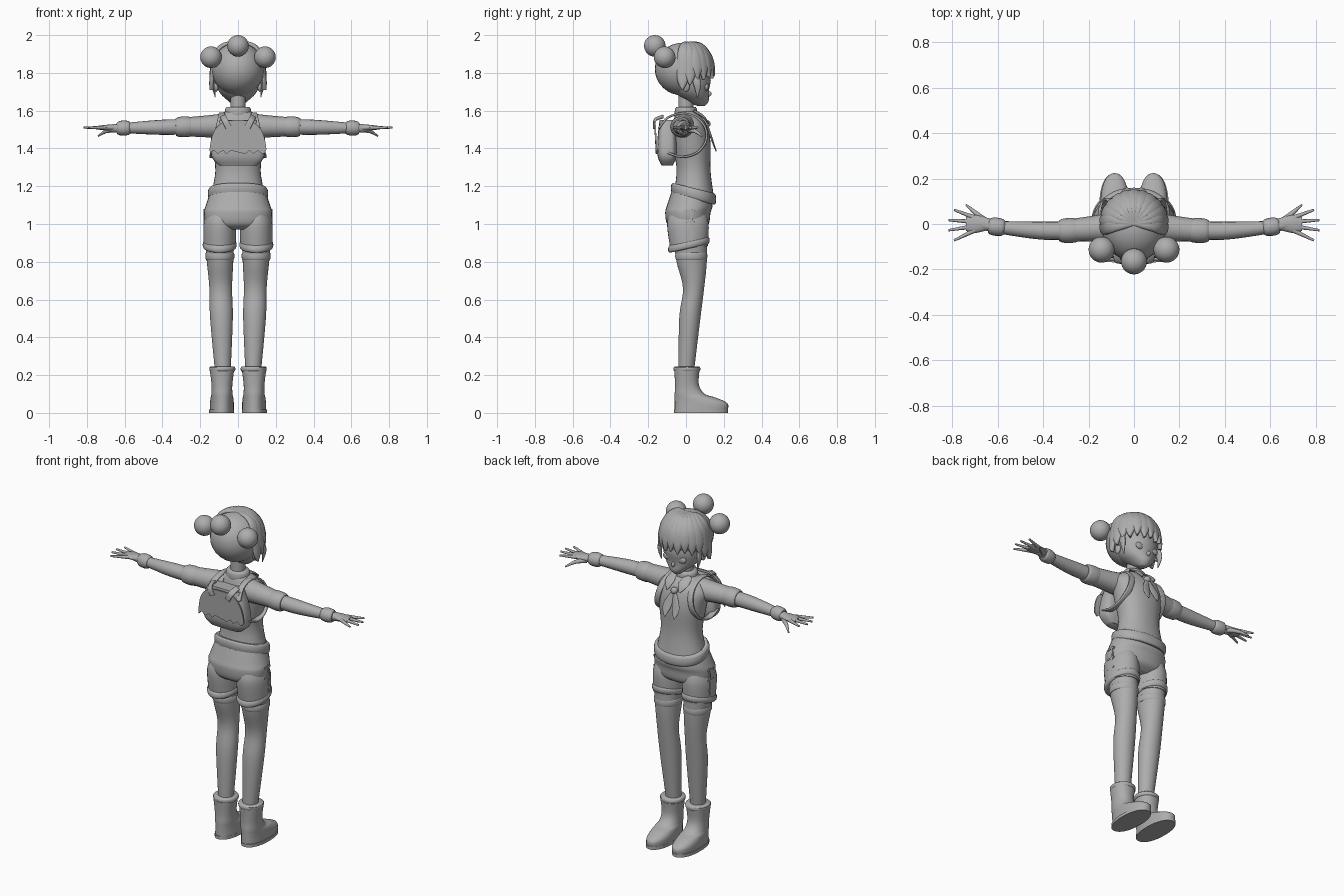
import bpy, bmesh, math
from mathutils import Vector

cube = bpy.data.objects.get("Cube")
if cube:
    bpy.data.objects.remove(cube)

grey = (.42, .42, .42, 1)
material = bpy.data.materials.new("plain grey")
material.use_nodes = True
material.diffuse_color = grey
material.node_tree.nodes["Principled BSDF"].inputs["Base Color"].default_value = grey


def finish(name, bm, angle=50):
    """Turn a bmesh into a smooth shaded object."""
    bmesh.ops.recalc_face_normals(bm, faces=bm.faces)
    mesh = bpy.data.meshes.new(name)
    bm.to_mesh(mesh)
    bm.free()
    mesh.materials.append(material)
    obj = bpy.data.objects.new(name, mesh)
    bpy.context.collection.objects.link(obj)
    bpy.ops.object.select_all(action='DESELECT')
    obj.select_set(True)
    bpy.context.view_layer.objects.active = obj
    bpy.ops.object.shade_smooth_by_angle(angle=math.radians(angle))


def spline(rows, steps=5):
    """Catmull-Rom interpolation of rows of numbers."""
    out = []
    last = len(rows) - 1
    for i in range(last):
        before, start, end, after = (rows[max(0, min(last, i + k))] for k in (-1, 0, 1, 2))
        for step in range(steps):
            t = step / steps
            out.append([q + t * (r - p + t * (2 * p - 5 * q + 4 * r - w + t * (3 * (q - r) + w - p))) / 2
                        for p, q, r, w in zip(before, start, end, after)])
    return out + [list(rows[last])]


def oval(sides, power):
    """Points of a unit superellipse."""
    for k in range(sides):
        angle = math.tau * k / sides
        c, s = math.cos(angle), math.sin(angle)
        yield math.copysign(abs(c) ** (2 / power), c), math.copysign(abs(s) ** (2 / power), s)


def skin(name, rings):
    """Bridge rings of points and cap both ends."""
    bm = bmesh.new()
    loops = [[bm.verts.new(point) for point in ring] for ring in rings]
    count = len(loops[0])
    for low, high in zip(loops, loops[1:]):
        for k in range(count):
            after = (k + 1) % count
            bm.faces.new((low[k], low[after], high[after], high[k]))
    bm.faces.new(loops[0])
    bm.faces.new(loops[-1])
    finish(name, bm)


def loft(name, rows, x=0, lean=0, tilt=0, power=2):
    """Stack horizontal ovals; row = height, centre y, half depth, half width."""
    skin(name, [[(x + lean * z + width * u, y + depth * v, z + tilt * depth * v)
                 for u, v in oval(32, power)] for z, y, depth, width in spline(rows)])


def sweep(name, rows, up, power=2):
    """Sweep an oval along a path; row = x, y, z, half width, half thickness."""
    rows = spline(rows)
    points = [Vector(row[:3]) for row in rows]
    rings = []
    for i, (point, row) in enumerate(zip(points, rows)):
        along = (points[min(i + 1, len(points) - 1)] - points[max(i - 1, 0)]).normalized()
        side = along.cross(Vector(up(point) if callable(up) else up)).normalized()
        normal = side.cross(along)
        rings.append([point + side * row[3] * u + normal * row[4] * v for u, v in oval(16, power)])
    skin(name, rings)


def roll(start, end, bulge):
    """Positions and swelling of a rolled hem."""
    return [(start + (end - start) * k / 8, bulge * math.sin(math.pi * k / 8) ** .5) for k in range(9)]


def band(name, start, end, y, depth, width, bulge=.01, **place):
    loft(name, [(z, y, depth + grow, width + grow) for z, grow in roll(start, end, bulge)], **place)


def placed(name, bm, centre, size, angle):
    for vert in bm.verts:
        vert.co = Vector(centre) + Vector([c * s for c, s in zip(vert.co, size)])
    finish(name, bm, angle)


def ball(name, centre, size):
    bm = bmesh.new()
    bmesh.ops.create_uvsphere(bm, u_segments=32, v_segments=16, radius=1)
    placed(name, bm, centre, size, 50)


def box(name, centre, size):
    bm = bmesh.new()
    bmesh.ops.create_cube(bm, size=1)
    placed(name, bm, centre, size, 30)


UP, FORWARD = (0, 0, 1), (0, 1, 0)
bun_size = [.057] * 3

# Torso, collar, neck and hips
loft("shirt", [(1.13, .04, .11, .15), (1.28, .04, .09, .12), (1.43, .03, .1, .14),
               (1.52, .02, .09, .15), (1.57, .01, .07, .11), (1.6, 0, .05, .06)], power=2.2)
band("shirt_hem", 1.13, 1.19, .04, .11, .15, tilt=-.25, power=2.2)
band("collar", 1.56, 1.62, 0, .05, .06)
loft("neck", [(1.56, 0, .04, .04), (1.7, 0, .04, .04)])
ball("tie_knot", (0, .11, 1.53), (.02, .02, .02))
loft("shorts_hips", [(.97, .01, .07, .13), (1, .01, .11, .17), (1.06, .01, .12, .18),
                     (1.1, .02, .12, .17), (1.19, .03, .1, .14)], power=2.2)

# Head, face and hair
loft("head", [(1.625, .08, .02, .02), (1.65, .06, .06, .05), (1.7, .03, .09, .1),
              (1.78, .01, .12, .12), (1.9, 0, .09, .1)])
ball("nose", (0, .12, 1.69), (.01, .015, .015))
ball("mouth", (0, .11, 1.66), (.02, .01, .004))
ball("hair_cap", (0, -.015, 1.82), (.14, .15, .14))
ball("rear_hair_bun", (0, -.165, 1.943), bun_size)
lock_count = 13
for i in range(lock_count):
    turn = 2 * i / (lock_count - 1) - 1
    dx, dy = math.sin(turn * 1.7), math.cos(turn * 1.7)
    tip = 1.78 - .01 * (i % 2) - .07 * turn ** 4
    path = [(dx * out, dy * out, z, wide, .012) for out, z, wide in
            ((0, 1.95, .01), (.07, 1.95, .02), (.12, 1.9, .03), (.14, tip + .06, .03), (.14, tip, .004))]
    sweep("hair_lock_%d" % i, path, lambda p: (p.x, p.y, p.z - 1.78))

# Backpack body and wavy flap
loft("backpack_body", [(1.31, -.1, .03, .1), (1.36, -.1, .05, .14),
                       (1.46, -.1, .05, .13), (1.55, -.1, .04, .1)], power=4)
bm = bmesh.new()
flap = bm.faces.new([bm.verts.new((u * (.15 - .02 * max(v, 0)), -.152 - .01 * max(v, 0),
                                   1.4 + (.15 * v if v >= 0 else .01 * math.sin(20 * u) - .02)))
                     for u, v in oval(48, 3)])
lip = bmesh.ops.extrude_face_region(bm, geom=[flap])
for item in lip["geom"]:
    if isinstance(item, bmesh.types.BMVert):
        item.co.y -= .008
finish("backpack_flap", bm, 30)

for sign, tag in ((1, "left_"), (-1, "right_")):
    def flip(rows):
        return [(sign * x, *rest) for x, *rest in rows]

    def arm_part(part, rows):
        """Round sweep along the arm; row = distance from the middle, radius."""
        sweep(tag + part, flip([(x, -.03 * math.sin(math.pi * x / .7), 1.52 - .02 * x, radius, radius)
                                for x, radius in rows]), UP)

    # Face details and side hair
    ball(tag + "eye", (sign * .05, .108, 1.725), (.026, .012, .02))
    ball(tag + "ear", (sign * .115, 0, 1.73), (.012, .02, .03))
    ball(tag + "hair_bun", (sign * .143, -.113, 1.883), bun_size)
    sweep(tag + "side_hair", flip([(.12, .04, 1.8, .02, .01), (.13, .06, 1.74, .02, .01),
                                   (.12, .06, 1.67, .002, .002)]), (sign, 0, 0))

    # Collar flap and tie tail
    sweep(tag + "collar_flap", flip([(.05, .04, 1.6, .02, .006), (.045, .09, 1.57, .03, .006),
                                     (.04, .12, 1.53, .004, .004)]), FORWARD)
    sweep(tag + "tie_tail", flip([(0, .11, 1.53, .01, .006), (.03, .14, 1.44, .025, .005),
                                  (.03, .16, 1.385, .003, .003)]), FORWARD)

    # Sleeve, forearm and cuffs
    arm_part("sleeve", [(.06, .07), (.14, .06), (.28, .05)])
    arm_part("sleeve_cuff", [(x, .045 + grow) for x, grow in roll(.24, .33, .01)])
    arm_part("arm", [(.27, .04), (.4, .04), (.56, .03), (.68, .02)])
    arm_part("wrist_cuff", [(x, .03 + grow) for x, grow in roll(.57, .64, .01)])

    # Hand with fanned fingers
    hand_height = 1.51
    sweep(tag + "palm", flip([(.62, 0, hand_height, .02, .02), (.7, 0, hand_height, .04, .015),
                              (.74, 0, hand_height, .03, .01)]), UP)
    for k, finger in enumerate(("index", "middle", "ring", "little")):
        fan = 1.5 - k
        sweep(tag + finger + "_finger", flip([(.7, .018 * fan, hand_height, .011, .011),
              (.82 - .012 * fan ** 2, .045 * fan - .005, hand_height, .005, .005)]), UP)
    sweep(tag + "thumb", flip([(.65, .01, 1.5, .015, .015), (.7, .05, 1.49, .01, .01),
                               (.74, .085, 1.465, .004, .004)]), UP)

    # Backpack strap around the shoulder and its upper tab
    loop = [math.pi * (.9 - .2 * k) for k in range(9)]
    sweep(tag + "shoulder_strap", flip([(.11 - .025 * math.sin(a), -.02 + .13 * math.cos(a),
                                         1.47 + .115 * math.sin(a), .017, .006) for a in loop]),
          lambda p: (0, p.y + .02, p.z - 1.47), power=4)
    sweep(tag + "flap_tab", flip([(.05, -.17, 1.51, .016, .005), (.07, -.165, 1.55, .016, .005),
                                  (.08, -.12, 1.57, .016, .005)]), FORWARD, power=4)

    # Shorts leg, hem and side pocket
    loft(tag + "shorts_leg", [(.88, .015, .1, .085), (1, .01, .11, .085), (1.07, .01, .09, .06)],
         x=sign * .097)
    band(tag + "shorts_hem", .87, .91, .015, .1, .08, x=sign * .097, tilt=.22)
    for k in range(3):
        box(tag + "pocket_tab_%d" % k, (sign * .173, .02, .95 + .06 * k), (.02, .05, .01))
    box(tag + "pocket_seam", (sign * .173, .03, 1), (.02, .01, .16))

    # Leg and stocking band
    loft(tag + "leg", [(.2, 0, .04, .04), (.5, .02, .056, .06), (.66, .04, .056, .06),
                       (.8, .03, .08, .07), (.95, .02, .09, .08)], x=sign * .075, lean=sign * .025)
    band(tag + "stocking_band", .81, .85, .028, .08, .072, bulge=.005, x=sign * .096)

    # Boot, rim and sole
    loft(tag + "boot", [(.01, .08, .14, .063), (.05, .08, .14, .063), (.08, .05, .11, .06),
                        (.1, .02, .08, .056), (.15, .005, .063, .055), (.24, .005, .068, .066)],
         x=sign * .085, power=2.2)
    band(tag + "boot_rim", .22, .245, .005, .065, .063, bulge=.006, x=sign * .083)
    loft(tag + "boot_sole", [(0, .08, .143, .066), (.018, .08, .143, .066)], x=sign * .087, power=2.2)
